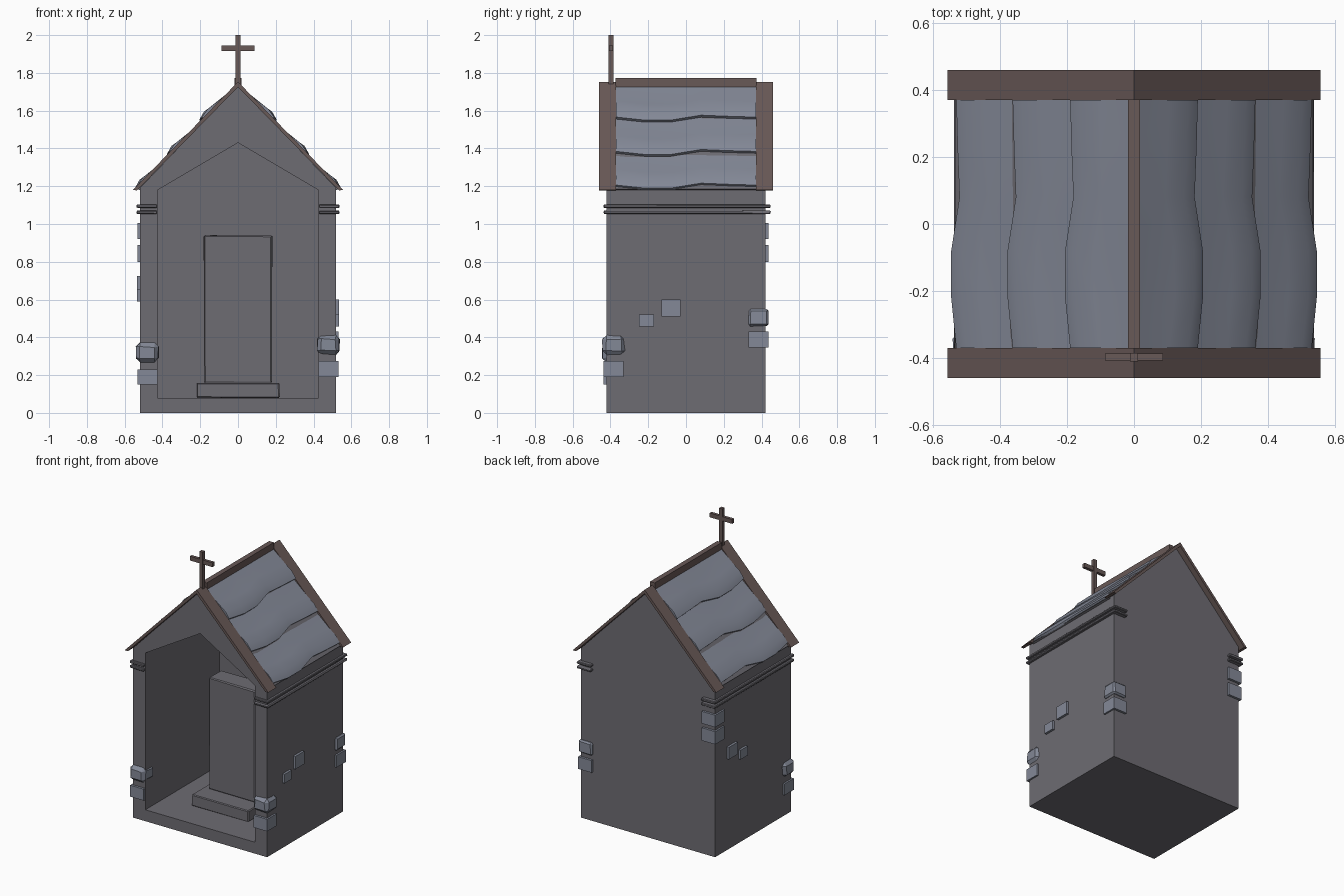
import bpy, bmesh, math, random
from mathutils import Vector

if "Cube" in bpy.data.objects:
    bpy.data.objects.remove(bpy.data.objects["Cube"])

random.seed(4)


def material(name, rgb):
    m = bpy.data.materials.new(name)
    m.diffuse_color = (*rgb, 1)
    m.use_nodes = True
    m.node_tree.nodes["Principled BSDF"].inputs["Base Color"].default_value = m.diffuse_color
    return m


WALL = material("dark_stone", (0.155, 0.15, 0.17))
SLATE = material("blue_stone", (0.23, 0.25, 0.31))
WOOD = material("brown_wood", (0.14, 0.10, 0.095))


def finish(name, bm, mat):
    bmesh.ops.recalc_face_normals(bm, faces=bm.faces)
    me = bpy.data.meshes.new(name)
    bm.to_mesh(me)
    bm.free()
    me.materials.append(mat)
    ob = bpy.data.objects.new(name, me)
    bpy.context.collection.objects.link(ob)
    return ob


def box(name, x, y, z, mat, bevel=0.0, jitter=0.0):
    """Box between (min, max) pairs, with optional chipped edges."""
    bm = bmesh.new()
    bmesh.ops.create_cube(bm, size=1)
    for v in bm.verts:
        v.co = [r[0] + (c + 0.5) * (r[1] - r[0]) for c, r in zip(v.co, (x, y, z))]
    if bevel:
        bmesh.ops.bevel(bm, geom=bm.edges[:], offset=bevel, segments=1, affect='EDGES')
    for v in bm.verts:
        v.co += Vector([random.uniform(-jitter, jitter) for _ in range(3)])
    return finish(name, bm, mat)


def prism(name, profile, y0, y1, mat):
    """Extrude an x-z outline along y."""
    bm = bmesh.new()
    a = [bm.verts.new((x, y0, z)) for x, z in profile]
    b = [bm.verts.new((x, y1, z)) for x, z in profile]
    n = len(profile)
    for i in range(n):
        j = (i + 1) % n
        bm.faces.new((a[i], a[j], b[j], b[i]))
    bm.faces.new(a)
    bm.faces.new(b)
    return finish(name, bm, mat)


# Chapel body: gabled shell with an open niche in the front
outer = [(-0.52, 0), (0.52, 0), (0.52, 1.19), (0, 1.73), (-0.52, 1.19)]
inner = [(-0.425, 0.08), (0.425, 0.08), (0.425, 1.18), (0, 1.43), (-0.425, 1.18)]
bm = bmesh.new()
rings = [[bm.verts.new((x, y, z)) for x, z in prof]
         for prof, y in ((outer, 0.42), (outer, -0.42), (inner, -0.42), (inner, 0.40))]
for r, s in zip(rings, rings[1:]):
    for i in range(5):
        j = (i + 1) % 5
        bm.faces.new((r[i], r[j], s[j], s[i]))
bm.faces.new(rings[0])
bm.faces.new(rings[3])
finish("chapel_body", bm, WALL)

# Stone slab standing on a step inside the niche
box("inner_step", (-0.22, 0.22), (-0.20, 0.20), (0.08, 0.16), WALL, 0.006, 0.002)
box("inner_slab", (-0.18, 0.18), (-0.07, 0.07), (0.16, 0.94), WALL, 0.006, 0.002)

# Roof deck and the wooden barge boards at both gables
prism("roof_deck", [(0, 1.738), (0.535, 1.185), (0.52, 1.18), (0, 1.715),
                    (-0.52, 1.18), (-0.535, 1.185)], -0.38, 0.38, WALL)
board = [(0, 1.753), (0.557, 1.18), (0.535, 1.178), (0, 1.725),
         (-0.535, 1.178), (-0.557, 1.18)]
prism("front_barge_board", board, -0.46, -0.37, WOOD)
prism("back_barge_board", board, 0.37, 0.46, WOOD)
box("ridge_beam", (-0.018, 0.018), (-0.372, 0.372), (1.725, 1.772), WOOD)

# Wavy slate courses, overlapping down each slope
down = Vector((0.687, 0, -0.727))
out = Vector((0.727, 0, 0.687))
waves = [(-0.37, 0.0), (-0.22, 0.022), (-0.08, 0.022), (0.08, -0.014), (0.22, -0.006), (0.37, 0.0)]
for side, label in ((1, "right"), (-1, "left")):
    for k, (s0, s1) in enumerate(((0.0, 0.25), (0.22, 0.50), (0.46, 0.745))):
        bm = bmesh.new()
        cols = []
        for y, w in waves:
            end = s1 + w
            sec = [(s0, 0.006), (end - 0.12, 0.022), (end - 0.05, 0.034 + w * 0.2),
                   (end, 0.026), (end, 0.010), (s0, 0.0)]
            col = []
            for s, h in sec:
                p = Vector((0, y, 1.73)) + down * s + out * h
                col.append(bm.verts.new((p.x * side, p.y, p.z)))
            cols.append(col)
        for a, b in zip(cols, cols[1:]):
            for i in range(6):
                j = (i + 1) % 6
                bm.faces.new((a[i], a[j], b[j], b[i]))
        bm.faces.new(cols[0])
        bm.faces.new(cols[-1])
        ob = finish(f"{label}_slate_course_{k + 1}", bm, SLATE)
        bpy.ops.object.select_all(action='DESELECT')
        ob.select_set(True)
        bpy.context.view_layer.objects.active = ob
        bpy.ops.object.shade_smooth_by_angle(angle=math.radians(40))

# Roof cross
box("cross_post", (-0.0125, 0.0125), (-0.41, -0.385), (1.73, 2.0), WOOD)
box("cross_arm", (-0.087, 0.087), (-0.408, -0.387), (1.915, 1.945), WOOD)

# Thin cornice bands running along both sides
for side, label in ((1, "right"), (-1, "left")):
    x = sorted((side * 0.428, side * 0.537))
    for k, z in enumerate(((1.053, 1.070), (1.086, 1.103))):
        box(f"{label}_cornice_{k + 1}", x, (-0.436, 0.448), z, WALL, 0.004, 0.001)

# Corner stones: side, end (-1 front, 1 back), z range, chipped edge size
corners = [(1, -1, (0.31, 0.41), 0.02), (1, -1, (0.19, 0.275), 0),
           (-1, -1, (0.27, 0.37), 0.02), (-1, -1, (0.15, 0.23), 0),
           (1, 1, (0.46, 0.55), 0.01), (1, 1, (0.345, 0.43), 0),
           (-1, 1, (0.92, 1.005), 0), (-1, 1, (0.80, 0.89), 0)]
for k, (sx, sy, z, bev) in enumerate(corners):
    grow = 0.006 if bev > 0.01 else 0
    x = sorted((sx * (0.427 - grow), sx * (0.532 + grow)))
    y = sorted((sy * (0.332 - grow), sy * (0.436 + grow)))
    box(f"corner_stone_{k + 1}", x, y, z, SLATE, bev, bev * 0.2)

# Loose stones set in the side walls: side, y range, z range
studs = [(1, (-0.13, -0.03), (0.51, 0.60)), (1, (-0.25, -0.17), (0.457, 0.52)),
         (-1, (0.19, 0.29), (0.64, 0.725)), (-1, (0.08, 0.16), (0.59, 0.655))]
for k, (sx, y, z) in enumerate(studs):
    box(f"wall_stone_{k + 1}", sorted((sx * 0.50, sx * 0.536)), y, z, SLATE)
